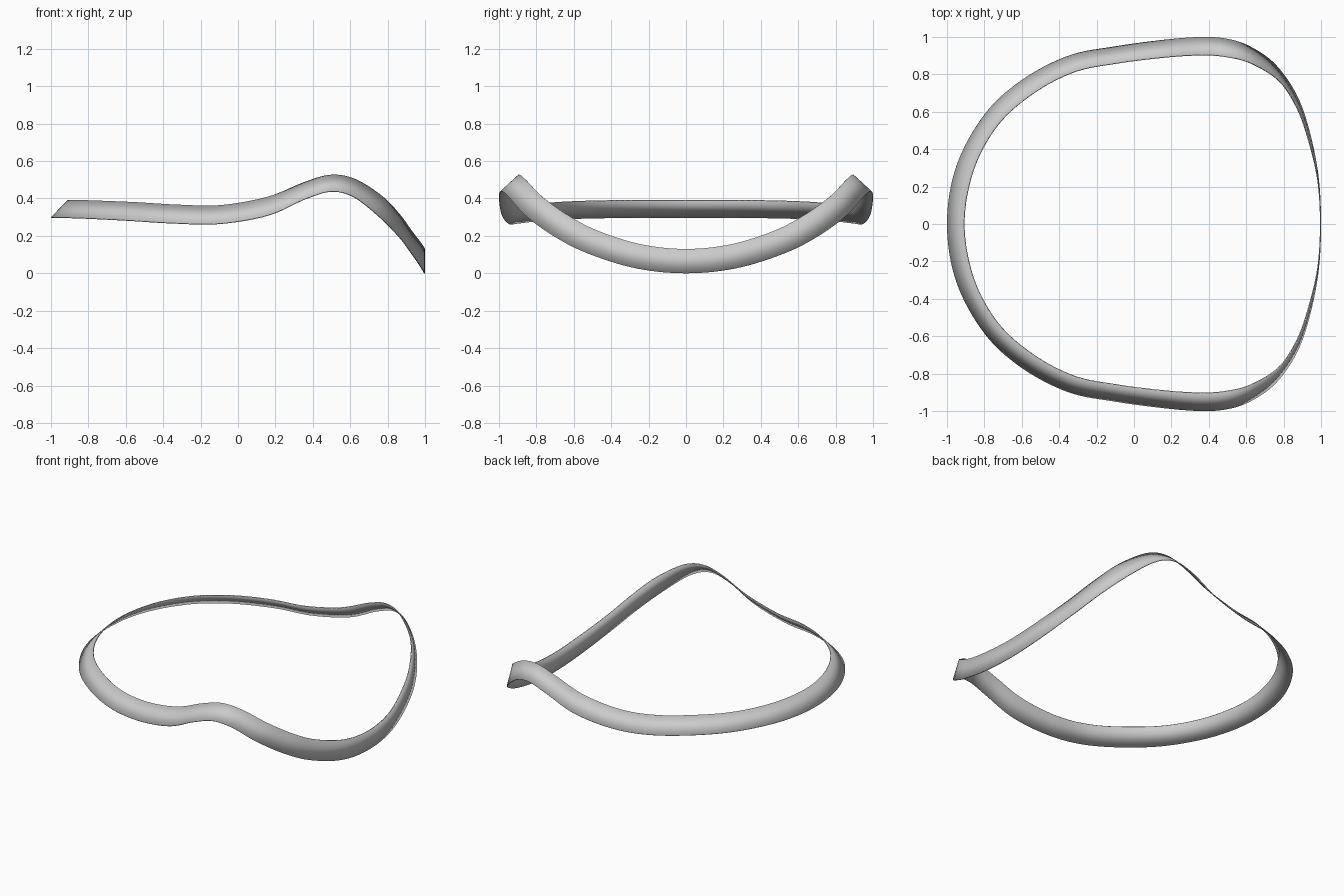
import bpy
import bmesh
from mathutils import Vector

default_cube = bpy.data.objects.get("Cube")
if default_cube:
    bpy.data.objects.remove(default_cube, do_unlink=True)

STEPS = 8  # subdivisions between neighbouring stations


def make_material(name, colour):
    material = bpy.data.materials.new(name)
    material.use_nodes = True
    material.diffuse_color = colour
    shader = next(n for n in material.node_tree.nodes if n.type == "BSDF_PRINCIPLED")
    shader.inputs["Base Color"].default_value = colour
    return material


def mirrored_loop(half):
    """Close a half rail, running front to back, across the y plane."""
    points = [Vector(p) for p in half]
    other_side = [Vector((p.x, -p.y, p.z)) for p in reversed(points[1:-1])]
    return points + other_side


def smooth_loop(points):
    """Sample a closed Catmull-Rom spline through the points."""
    count = len(points)
    samples = []
    for i in range(count):
        before, start, end, after = (points[(i + k) % count] for k in (-1, 0, 1, 2))
        for step in range(STEPS):
            t = step / STEPS
            slope_in = (end - before) / 2
            slope_out = (after - start) / 2
            bend = (end - start) * 3 - slope_in * 2 - slope_out
            twist = (start - end) * 2 + slope_in + slope_out
            samples.append(start + slope_in * t + bend * t**2 + twist * t**3)
    return samples


# Lower outer rail and upper inner rail of the band, from the dip to the far side
lower_half = [
    (1, 0, 0), (.985, .27, .027), (.93, .53, .108), (.86, .71, .2),
    (.75, .86, .31), (.62, .95, .41), (.5, .99, .44), (.36, 1, .4),
    (.16, .985, .312), (-.1, .95, .267), (-.35, .9, .27), (-.6, .77, .285),
    (-.8, .585, .295), (-.95, .31, .3), (-1, 0, .3),
]
upper_half = [
    (1, 0, .13), (.985, .24, .155), (.93, .47, .227), (.87, .63, .31),
    (.775, .77, .41), (.63, .86, .503), (.5, .895, .527), (.36, .905, .49),
    (.16, .893, .41), (-.09, .862, .365), (-.32, .815, .367), (-.54, .7, .38),
    (-.73, .53, .388), (-.86, .29, .392), (-.91, 0, .392),
]
lower_rail = smooth_loop(mirrored_loop(lower_half))
upper_rail = smooth_loop(mirrored_loop(upper_half))

# Band surface bridged between the two rails
bm = bmesh.new()
lower = [bm.verts.new(p) for p in lower_rail]
upper = [bm.verts.new(p) for p in upper_rail]
for i in range(len(lower)):
    j = (i + 1) % len(lower)
    bm.faces.new((lower[i], lower[j], upper[j], upper[i]))
mesh = bpy.data.meshes.new("curved_band")
bm.to_mesh(mesh)
bm.free()

band = bpy.data.objects.new("curved_band", mesh)
bpy.context.collection.objects.link(band)
mesh.materials.append(make_material("light_grey", (.6, .6, .6, 1)))

# Thin sheet thickness, growing inwards
sheet = band.modifiers.new("sheet_thickness", "SOLIDIFY")
sheet.thickness = .006
sheet.offset = -1

bpy.context.view_layer.objects.active = band
band.select_set(True)
bpy.ops.object.shade_smooth_by_angle()
